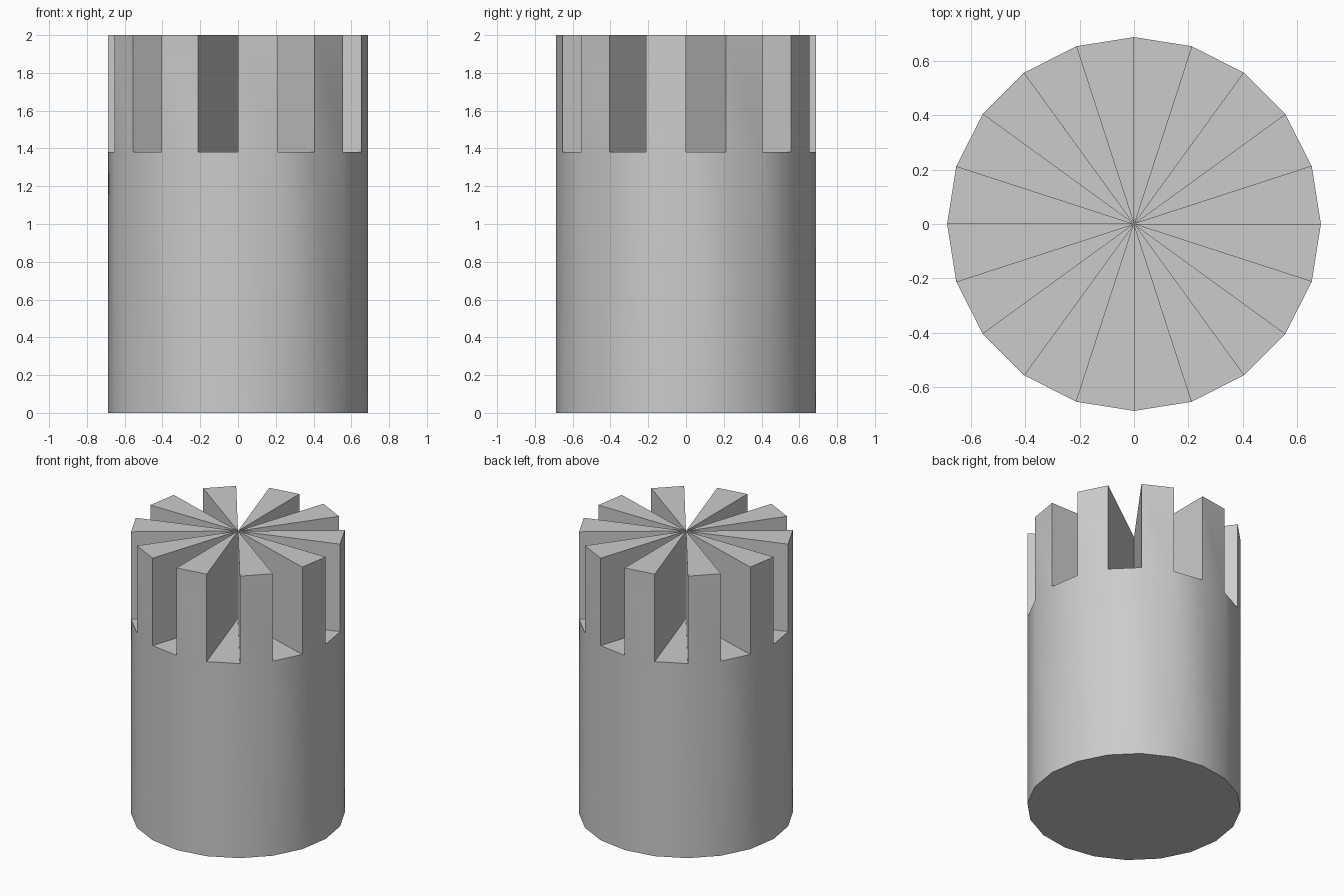
import bpy, bmesh, math
from mathutils import Matrix

if "Cube" in bpy.data.objects:
    bpy.data.objects.remove(bpy.data.objects["Cube"])

SIDES, RADIUS, BODY_TOP, HEIGHT = 20, 0.687, 1.38, 2.0
STEP = 2 * math.pi / SIDES

bm = bmesh.new()

# Solid body with a triangle-fan top
bmesh.ops.create_cone(bm, cap_ends=True, cap_tris=True, segments=SIDES,
                      radius1=RADIUS, radius2=RADIUS, depth=BODY_TOP,
                      matrix=Matrix.Translation((0, 0, BODY_TOP / 2)))


def sector(face):
    c = face.calc_center_median()
    return int((math.atan2(c.y, c.x) % (2 * math.pi)) / STEP)


# Wedge teeth: raise every second top sector
bm.normal_update()
teeth = [f for f in bm.faces if f.normal.z > 0.9 and sector(f) % 2 == 1]
raised = bmesh.ops.extrude_discrete_faces(bm, faces=teeth)["faces"]
tops = {v for f in raised for v in f.verts}
for v in tops:
    v.co.z = HEIGHT

# Single flat base
bm.normal_update()
bmesh.ops.dissolve_faces(bm, faces=[f for f in bm.faces if f.normal.z < -0.9])
bmesh.ops.recalc_face_normals(bm, faces=bm.faces)

mesh = bpy.data.meshes.new("toothed_cylinder")
bm.to_mesh(mesh)
bm.free()
obj = bpy.data.objects.new("toothed_cylinder", mesh)
bpy.context.collection.objects.link(obj)

# Smooth round wall, sharp tooth edges
bpy.context.view_layer.objects.active = obj
obj.select_set(True)
bpy.ops.object.shade_smooth_by_angle(angle=math.radians(30))
